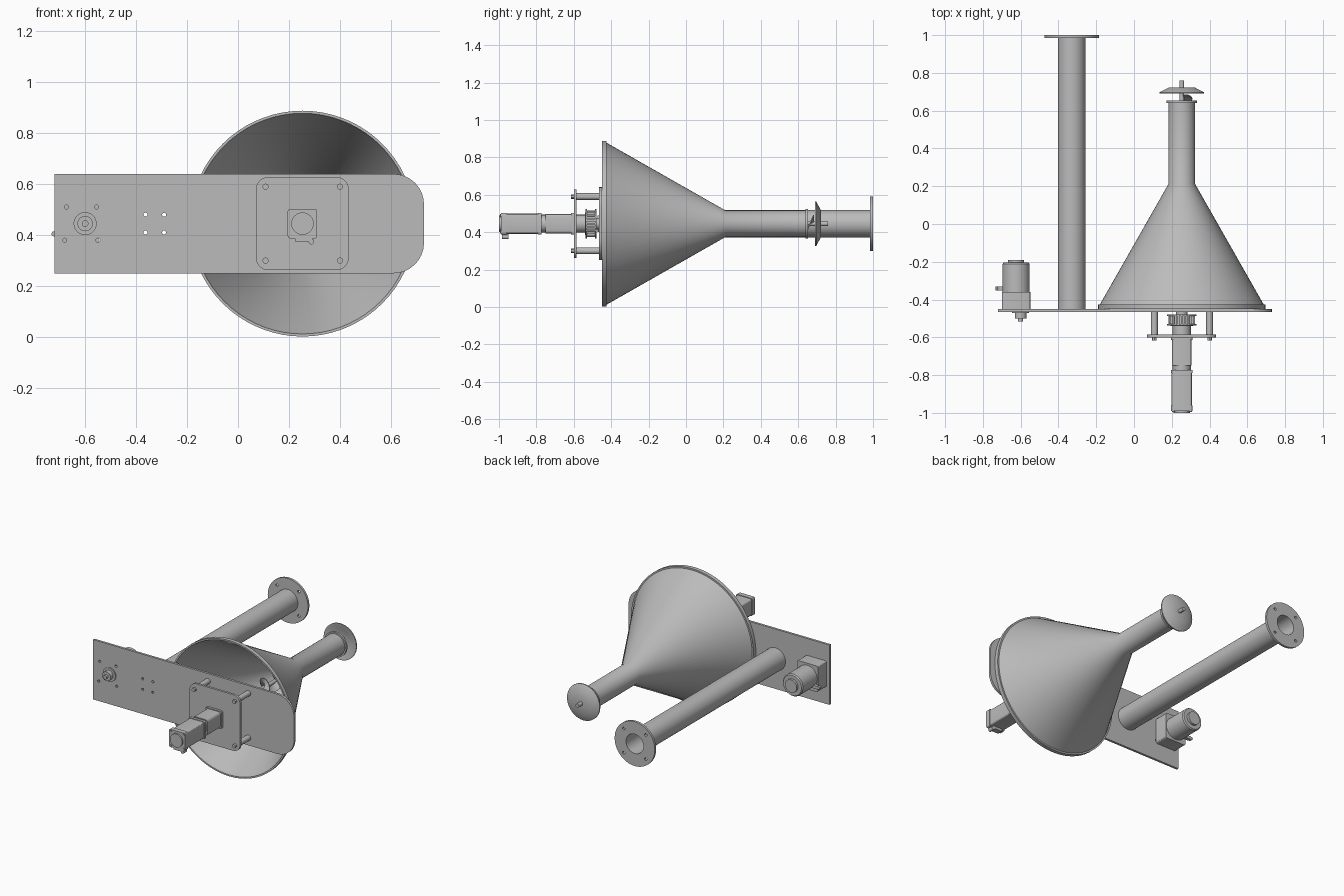
import bpy, bmesh, math
from mathutils import Vector, Matrix

if "Cube" in bpy.data.objects:
    bpy.data.objects.remove(bpy.data.objects["Cube"], do_unlink=True)

steel = bpy.data.materials.new("grey steel")
steel.use_nodes = True
GREY = (0.5, 0.5, 0.5, 1)
steel.diffuse_color = GREY
steel.node_tree.nodes["Principled BSDF"].inputs["Base Color"].default_value = GREY

AX, PX, MX, CZ = 0.253, -0.33, -0.6, 0.445   # hopper, pipe, drive axes and height
TAU = math.tau


def finish(ob, smooth=True):
    ob.data.materials.append(steel)
    bpy.ops.object.select_all(action='DESELECT')
    ob.select_set(True)
    bpy.context.view_layer.objects.active = ob
    if smooth:
        bpy.ops.object.shade_smooth_by_angle(angle=math.radians(30))
    return ob


def from_bmesh(name, bm, smooth=True):
    bmesh.ops.recalc_face_normals(bm, faces=bm.faces)
    me = bpy.data.meshes.new(name)
    bm.to_mesh(me)
    bm.free()
    ob = bpy.data.objects.new(name, me)
    bpy.context.collection.objects.link(ob)
    return finish(ob, smooth)


def lathe(name, profile, x, z=CZ, segs=48, closed=False):
    """Spin (radius, y) points about an axis along y; closed makes a hollow shell."""
    bm = bmesh.new()
    rings = [[bm.verts.new((x + r * math.cos(TAU * i / segs), y, z + r * math.sin(TAU * i / segs)))
              for i in range(segs)] for r, y in profile]
    pairs = list(zip(rings, rings[1:]))
    if closed:
        pairs.append((rings[-1], rings[0]))
    else:
        bm.faces.new(rings[0])
        bm.faces.new(rings[-1])
    for a, b in pairs:
        for i in range(segs):
            j = (i + 1) % segs
            bm.faces.new((a[i], a[j], b[j], b[i]))
    return from_bmesh(name, bm)


def rod(name, r, y0, y1, x, z=CZ, segs=24):
    return lathe(name, [(r, y0), (r, y1)], x, z, segs)


def box(name, x, y, z, bevel=0.0):
    """Box from three (low, high) ranges, with the edges along y bevelled."""
    bm = bmesh.new()
    size = [b - a for a, b in (x, y, z)]
    mid = [(a + b) / 2 for a, b in (x, y, z)]
    bmesh.ops.create_cube(bm, size=1, matrix=Matrix.Translation(mid) @ Matrix.Diagonal((*size, 1)))
    if bevel:
        edges = [e for e in bm.edges if abs(e.verts[0].co.y - e.verts[1].co.y) > 1e-4]
        bmesh.ops.bevel(bm, geom=edges, offset=bevel, segments=3, affect='EDGES', profile=0.5)
    return from_bmesh(name, bm)


def circle(x, z, r, n=24):
    return [(x + r * math.cos(TAU * i / n), z + r * math.sin(TAU * i / n)) for i in range(n)]


def rounded(x0, x1, z0, z1, left, right, n=8):
    """Rectangle outline with separate left and right corner radii."""
    pts = []
    for k, (x, z, r) in enumerate([(x1 - right, z1 - right, right), (x0 + left, z1 - left, left),
                                   (x0 + left, z0 + left, left), (x1 - right, z0 + right, right)]):
        steps = n if r else 0
        for i in range(steps + 1):
            a = math.pi / 2 * (k + i / max(steps, 1))
            pts.append((x + r * math.cos(a), z + r * math.sin(a)))
    return pts


def sheet(name, loops, y0, y1):
    """Flat sheet facing y; the first loop is its outline, the others are holes."""
    cu = bpy.data.curves.new(name, 'CURVE')
    cu.dimensions, cu.fill_mode = '2D', 'BOTH'
    cu.extrude = (y1 - y0) / 2
    for loop in loops:
        sp = cu.splines.new('POLY')
        sp.points.add(len(loop) - 1)
        for p, (u, v) in zip(sp.points, loop):
            p.co = (u, v, 0, 1)
        sp.use_cyclic_u = True
    ob = bpy.data.objects.new(name, cu)
    bpy.context.collection.objects.link(ob)
    ob.rotation_euler = (math.pi / 2, 0, 0)
    ob.location.y = (y0 + y1) / 2
    bpy.ops.object.select_all(action='DESELECT')
    ob.select_set(True)
    bpy.context.view_layer.objects.active = ob
    bpy.ops.object.convert(target='MESH')
    return finish(bpy.context.view_layer.objects.active)


# Mounting plate with bolt holes
holes = [circle(x, z, 0.008, 12) for x in (-0.363, -0.29) for z in (0.41, 0.48)]
holes += [circle(MX + dx, CZ + dz, 0.008, 12)
          for dx, dz in ((-0.073, 0.065), (0.045, 0.065), (-0.08, -0.065), (0.05, -0.065))]
sheet("mounting_plate", [rounded(-0.72, 0.73, 0.25, 0.64, 0, 0.12)] + holes, -0.465, -0.45)

# Hopper: open rim, cone and outlet tube in one hollow shell
lathe("hopper", [(0.443, -0.45), (0.443, -0.425), (0.433, -0.425), (0.07, 0.213), (0.07, 0.64),
                 (0.08, 0.64), (0.08, 0.653), (0.062, 0.653), (0.062, 0.21), (0.426, -0.428),
                 (0.433, -0.45)], AX, segs=72, closed=True)

# Outlet deflector dish
lathe("deflector_dish", [(0.118, 0.69), (0.118, 0.697), (0.07, 0.722), (0.012, 0.722),
                         (0.012, 0.712), (0.066, 0.712), (0.11, 0.69)], AX, closed=True)

# Auger shaft and spiral flight
rod("auger_shaft", 0.0125, -0.5, 0.76, AX)
bm = bmesh.new()
START, END, PITCH, STEPS = -0.12, 0.68, 0.13, 20
count = int((END - START) / PITCH * STEPS)
prev = None
for i in range(count + 1):
    a = TAU * i / STEPS
    y = START + PITCH * i / STEPS
    d = Vector((math.cos(a), 0, math.sin(a)))
    c = Vector((AX, y, CZ))
    cur = [bm.verts.new(c + d * r + Vector((0, t, 0)))
           for r, t in ((0.01, 0), (0.056, 0), (0.056, 0.006), (0.01, 0.006))]
    if prev:
        for k in range(4):
            m = (k + 1) % 4
            bm.faces.new((prev[k], prev[m], cur[m], cur[k]))
    else:
        bm.faces.new(cur)
    prev = cur
bm.faces.new(prev)
from_bmesh("auger_flight", bm)

# Long pipe with drilled flange
lathe("pipe", [(0.073, -0.45), (0.073, 0.99), (0.063, 0.99), (0.063, -0.45)], PX, closed=True)
bolts = [circle(PX + 0.112 * math.cos(a), CZ + 0.112 * math.sin(a), 0.009, 12)
         for a in (math.pi / 4 + k * math.pi / 2 for k in range(4))]
sheet("pipe_flange", [circle(PX, CZ, 0.145, 48), circle(PX, CZ, 0.063, 48)] + bolts, 0.985, 1.0)

# Motor carrier plate on four posts
sheet("carrier_plate", [rounded(0.07, 0.435, 0.262, 0.628, 0.05, 0.05)], -0.6, -0.585)
for side, x in (("right", 0.108), ("left", 0.4)):
    for level, z in (("lower", 0.3), ("upper", 0.59)):
        rod(f"post_{level}_{side}", 0.018, -0.585, -0.465, x, z)
        rod(f"post_bolt_{level}_{side}", 0.012, -0.616, -0.6, x, z, 12)

# Toothed coupling between motor and auger
rod("coupling_neck", 0.048, -0.585, -0.535, AX)
rod("coupling_hub", 0.06, -0.54, -0.48, AX)
for i, y in enumerate((-0.538, -0.486)):
    rod(f"coupling_ring_{i}", 0.078, y, y + 0.008, AX, segs=36)
TEETH = 24
for i in range(TEETH):
    a = TAU * i / TEETH
    box(f"coupling_tooth_{i}", (AX + 0.066 * math.cos(a) - 0.005, AX + 0.066 * math.cos(a) + 0.005),
        (-0.532, -0.485), (CZ + 0.066 * math.sin(a) - 0.005, CZ + 0.066 * math.sin(a) + 0.005))
rod("shaft_collar", 0.03, -0.482, -0.465, AX)


# Auger motor, stacked from square blocks
def block(name, half, y0, y1, bevel=0.01):
    box(name, (AX - half, AX + half), (y0, y1), (CZ - half, CZ + half), bevel)


block("gearbox_flange", 0.058, -0.615, -0.6)
block("gearbox", 0.052, -0.75, -0.615, 0.015)
rod("gearbox_neck", 0.048, -0.775, -0.75, AX)
block("motor_front_cap", 0.058, -0.79, -0.772)
block("motor_body", 0.054, -0.96, -0.79, 0.012)
block("motor_rear_cap", 0.058, -0.99, -0.96)
rod("motor_end_disc", 0.044, -1.0, -0.99, AX)
box("motor_connector", (AX - 0.03, AX + 0.04), (-0.985, -0.95), (0.375, 0.392))
rod("motor_cable_gland", 0.011, -0.985, -0.95, AX + 0.035, 0.374, 12)
for dx in (-0.046, 0.046):
    for dz in (-0.046, 0.046):
        rod("motor_screw", 0.007, -0.994, -0.985, AX + dx, CZ + dz, 8)

# Drive unit behind the plate, with its output shaft in front
box("drive_gearbox", (-0.7, -0.548), (-0.45, -0.36), (CZ - 0.085, CZ + 0.085), 0.012)
lathe("drive_motor", [(0.072, -0.36), (0.072, -0.212), (0.066, -0.205), (0.042, -0.205),
                      (0.042, -0.19)], -0.624)
box("drive_terminal", (-0.715, -0.68), (-0.352, -0.33), (0.395, 0.415))
rod("drive_cable_gland", 0.01, -0.351, -0.331, -0.722, 0.405, 12)
lathe("drive_output_hub", [(0.045, -0.465), (0.045, -0.472), (0.03, -0.472), (0.03, -0.5),
                           (0.013, -0.5), (0.013, -0.516)], MX)
